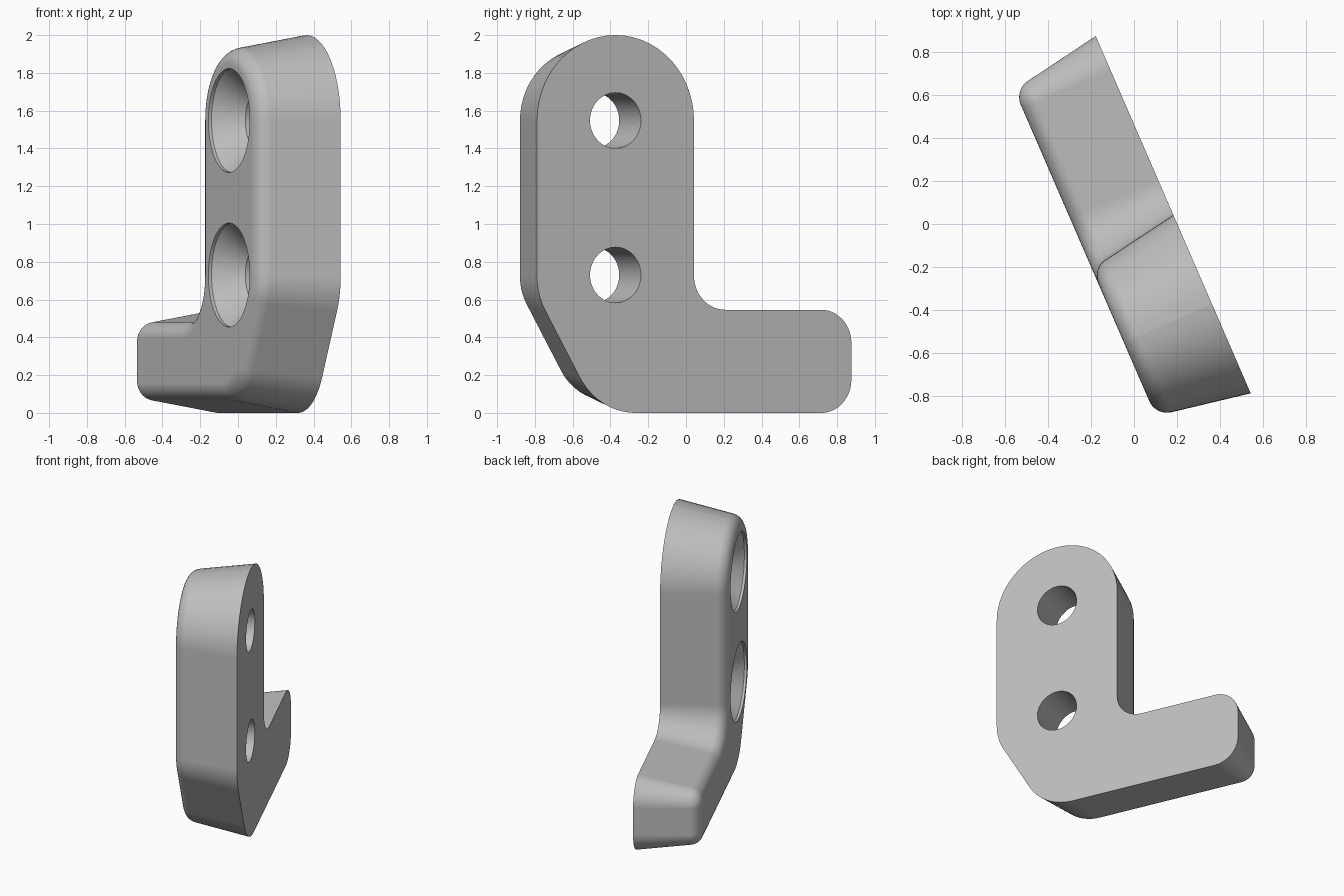
import bpy, bmesh, math
from mathutils import Matrix, Vector

if "Cube" in bpy.data.objects:
    bpy.data.objects.remove(bpy.data.objects["Cube"])

YAW = math.radians(23.45)      # bracket is turned about the vertical
DRAFT = math.radians(10)       # taper of the side walls
DEPTH, EDGE, BACK = 0.448, 0.09, 0.185
s, c = math.sin(YAW), math.cos(YAW)
# local x runs along the plate, local y is up, local z points out of the back
FRAME = Matrix(((-s, 0, c, 0), (c, 0, s, 0), (0, 1, 0, 0), (0, 0, 0, 1)))

grey = bpy.data.materials.new("plain grey")
grey.use_nodes = True
GREY = (0.52, 0.52, 0.52, 1)
grey.diffuse_color = GREY
grey.node_tree.nodes["Principled BSDF"].inputs["Base Color"].default_value = GREY

# Corners of the L-shaped back face: along, up, corner radius
CORNERS = [(-0.587, 0, 0.37), (0.874, 0, 0.175), (0.874, 0.546, 0.175),
           (-0.034, 0.546, 0.18), (-0.034, 2, 0.4525), (-0.94, 2, 0.4525),
           (-0.94, 0.626, 0.38)]


def outline(inset, steps=14):
    """Rounded outline, shrunk inward while the arc centres stay put."""
    pts = []
    for i, (x, y, r) in enumerate(CORNERS):
        p = Vector((x, y))
        a = (p - Vector(CORNERS[i - 1][:2])).normalized()
        b = (Vector(CORNERS[(i + 1) % len(CORNERS)][:2]) - p).normalized()
        turn = math.atan2(a.x * b.y - a.y * b.x, a.dot(b))
        side = 1 if turn > 0 else -1
        out = Vector((a.y, -a.x)) * side
        centre = p - a * r * math.tan(abs(turn) / 2) - out * r
        for k in range(steps + 1):
            rot = Matrix.Rotation(turn * k / steps, 2)
            pts.append(centre + (rot @ out) * (r - side * inset))
    return pts


def loft(name, rings):
    """Join equal rings of points into a closed solid."""
    bm = bmesh.new()
    loops = [[bm.verts.new(p) for p in ring] for ring in rings]
    for lo, hi in zip(loops, loops[1:]):
        for i in range(len(lo)):
            bm.faces.new((lo[i - 1], lo[i], hi[i], hi[i - 1]))
    bm.faces.new(loops[0])
    bm.faces.new(loops[-1])
    bmesh.ops.recalc_face_normals(bm, faces=bm.faces)
    bm.transform(FRAME)
    mesh = bpy.data.meshes.new(name)
    bm.to_mesh(mesh)
    bm.free()
    mesh.materials.append(grey)
    obj = bpy.data.objects.new(name, mesh)
    bpy.context.collection.objects.link(obj)
    return obj


# Plate section: straight drafted wall, then a rounded front edge
mid = (EDGE + (DEPTH - EDGE) * math.sin(DRAFT)) / math.cos(DRAFT)
section = [(0, 0)]
for k in range(9):
    a = DRAFT + (math.pi / 2 - DRAFT) * k / 8
    section.append((mid - EDGE * math.cos(a), DEPTH - EDGE + EDGE * math.sin(a)))
bracket = loft("bracket", [[(p.x, p.y, BACK - h) for p in outline(inset)]
                           for inset, h in section])

# Two countersunk screw holes: radius, depth from the back
HOLE = [(0.147, -0.1), (0.147, 0.29), (0.275, 0.43), (0.275, DEPTH + 0.1)]
for label, height in (("lower", 0.73), ("upper", 1.548)):
    rings = [[(-0.487 + r * math.cos(k * math.tau / 64),
               height + r * math.sin(k * math.tau / 64), BACK - h)
              for k in range(64)] for r, h in HOLE]
    cutter = loft(label + "_hole_cutter", rings)
    cutter.hide_render = True
    cutter.hide_set(True)
    cut = bracket.modifiers.new(label + "_hole", "BOOLEAN")
    cut.operation, cut.solver, cut.object = "DIFFERENCE", "EXACT", cutter
    bpy.context.view_layer.objects.active = bracket
    bpy.ops.object.modifier_apply(modifier=cut.name)
    bpy.data.objects.remove(cutter)

# Smooth shading with crisp rims and flat large faces
bpy.ops.object.select_all(action="DESELECT")
bracket.select_set(True)
bpy.context.view_layer.objects.active = bracket
bpy.ops.object.shade_smooth_by_angle(angle=math.radians(30))
normals = bracket.modifiers.new("even_normals", "WEIGHTED_NORMAL")
normals.keep_sharp = True
